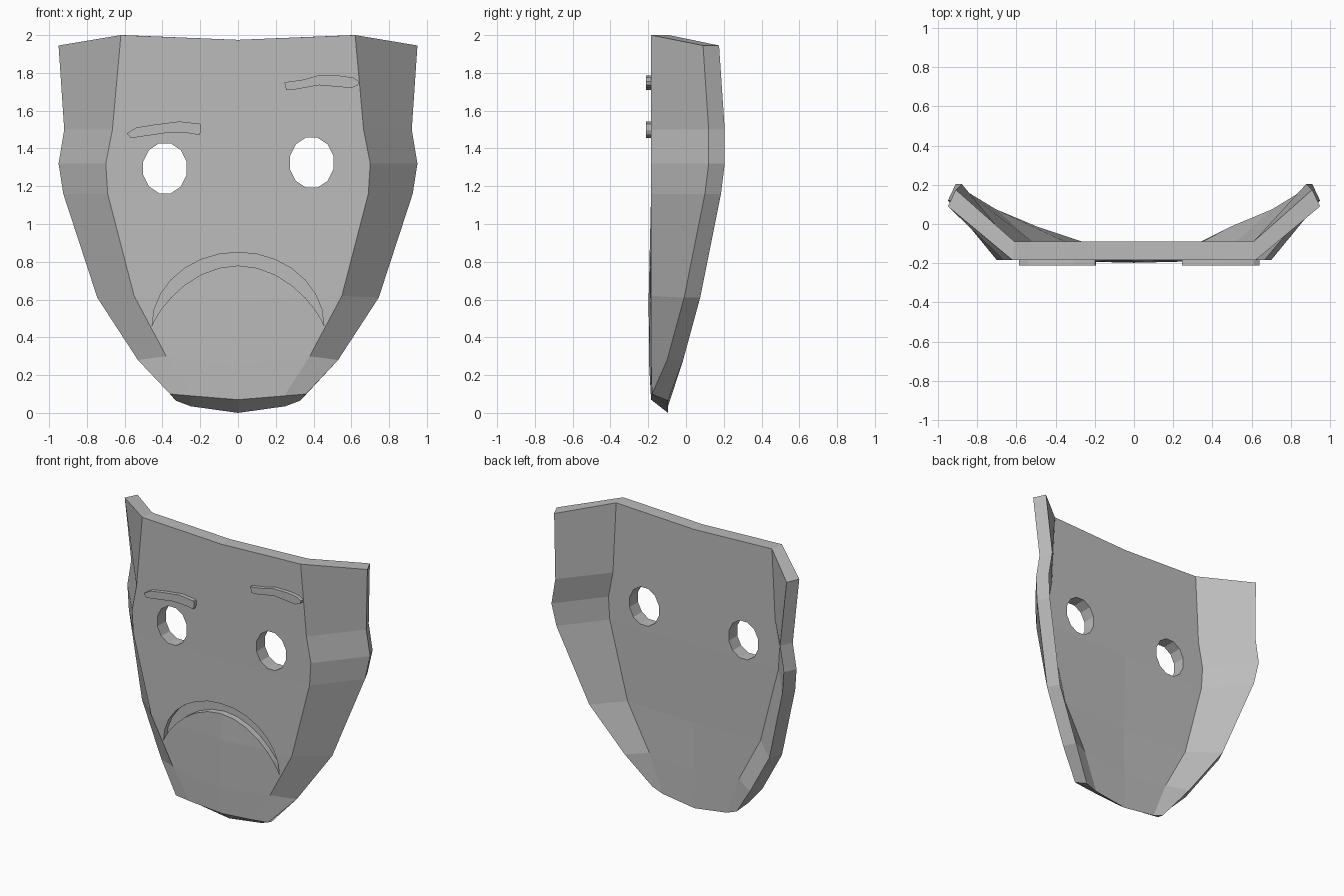
import bpy, bmesh, math
from mathutils import Vector

cube = bpy.data.objects.get("Cube")
if cube:
    bpy.data.objects.remove(cube, do_unlink=True)

grey = bpy.data.materials.new("plain grey")
grey.use_nodes = True
colour = (0.5, 0.5, 0.5, 1)
grey.diffuse_color = colour
grey.node_tree.nodes["Principled BSDF"].inputs["Base Color"].default_value = colour


def finish(name, bm):
    """Turn a bmesh into a flat shaded object with outward normals."""
    bmesh.ops.recalc_face_normals(bm, faces=bm.faces)
    mesh = bpy.data.meshes.new(name)
    bm.to_mesh(mesh)
    bm.free()
    mesh.materials.append(grey)
    obj = bpy.data.objects.new(name, mesh)
    bpy.context.collection.objects.link(obj)
    return obj


def prism(name, outline, front, back):
    """Extrude an x-z outline from y = front to y = back."""
    bm = bmesh.new()
    face = bm.faces.new([bm.verts.new((x, front, z)) for x, z in outline])
    result = bmesh.ops.extrude_face_region(bm, geom=[face])
    moved = [v for v in result["geom"] if isinstance(v, bmesh.types.BMVert)]
    bmesh.ops.translate(bm, verts=moved, vec=(0, back - front, 0))
    return finish(name, bm)


FRONT, THICK = -0.185, 0.095

# Each row: centre (y, z), crease (x, z), rim (x, y, z)
front_rows = [
    ((FRONT, 1.975), (0.62, 2.0), (0.95, 0.09, 1.945)),
    ((FRONT, 1.5), (0.665, 1.5), (0.92, 0.12, 1.5)),
    ((FRONT, 1.32), (0.7, 1.32), (0.95, 0.12, 1.32)),
    ((FRONT, 1.16), (0.69, 1.16), (0.925, 0.1, 1.16)),
    ((-0.198, 0.6), (0.55, 0.62), (0.745, -0.01, 0.61)),
    ((-0.195, 0.25), (0.38, 0.3), (0.53, -0.1, 0.28)),
    ((FRONT, 0.07), (0.245, 0.09), (0.36, -0.18, 0.1)),
]


def mirrored(centre, crease, rim):
    """Spread half a row into five points from right to left."""
    half = [Vector(crease), Vector(rim)]
    left = [Vector((-p.x, p.y, p.z)) for p in reversed(half)]
    return left + [Vector(centre)] + half


front_grid, back_grid = [], []
for centre, crease, rim in front_rows:
    mid = (0, *centre)
    fold = (crease[0], FRONT, crease[1])
    front_grid.append(mirrored(mid, fold, rim))
    back_grid.append(mirrored(
        (0, centre[0] + THICK, centre[1]),
        (fold[0] - 0.03, FRONT + THICK, fold[2]),
        (rim[0] - 0.04, rim[1] + 0.085, rim[2])))

# Undercut chin and square top edge at the back
back_grid[-1] = mirrored((0, -0.095, 0), (0.25, -0.095, 0.035), (0.33, -0.095, 0.065))
for p in back_grid[0][1::2]:
    p.x = math.copysign(0.61, p.x)

# Mask shell: front skin, back skin and joining rim
bm = bmesh.new()
front = [[bm.verts.new(p) for p in row] for row in front_grid]
back = [[bm.verts.new(p) for p in row] for row in back_grid]
for skin in (front, back):
    for upper, lower in zip(skin, skin[1:]):
        for i in range(len(upper) - 1):
            bm.faces.new((upper[i], upper[i + 1], lower[i + 1], lower[i]))


def loop(skin):
    right = [row[-1] for row in skin[1:-1]]
    left = [row[0] for row in skin[1:-1]]
    return skin[0] + right + skin[-1][::-1] + left[::-1]


outer, inner = loop(front), loop(back)
for i in range(len(outer)):
    j = (i + 1) % len(outer)
    bm.faces.new((outer[i], outer[j], inner[j], inner[i]))
mask = finish("mask_shell", bm)

# Eye holes
cutters = []
for name, cx, cz in (("right_eye_hole", -0.387, 1.295), ("left_eye_hole", 0.39, 1.325)):
    angles = [math.tau * (i + 0.5) / 12 for i in range(12)]
    oval = [(cx + 0.119 * math.cos(a), cz + 0.137 * math.sin(a)) for a in angles]
    cutters.append(prism(name, oval, -0.4, 0.3))

# Downturned mouth groove
steps = 14
arc = [math.pi * i / steps for i in range(steps + 1)]
upper_lip = [(0.455 * math.cos(a), 0.46 + 0.39 * math.sin(a)) for a in arc]
lower_lip = [(0.455 * math.cos(a), 0.46 + 0.32 * math.sin(a) ** 1.6) for a in arc[1:-1]]
cutters.append(prism("mouth_groove", upper_lip + lower_lip[::-1], -0.3, -0.15))

for cutter in cutters:
    cut = mask.modifiers.new(cutter.name, "BOOLEAN")
    cut.operation = "DIFFERENCE"
    cut.solver = "EXACT"
    cut.object = cutter
bpy.context.view_layer.update()
carved = bpy.data.meshes.new_from_object(
    mask.evaluated_get(bpy.context.evaluated_depsgraph_get()))
mask.modifiers.clear()
mask.data = carved
for cutter in cutters:
    bpy.data.objects.remove(cutter, do_unlink=True)

# Raised eyebrows
left_brow = [(0.245, 1.75), (0.255, 1.71), (0.29, 1.71), (0.43, 1.735), (0.6, 1.72),
             (0.635, 1.735), (0.64, 1.755), (0.61, 1.775), (0.54, 1.785),
             (0.42, 1.785), (0.35, 1.765)]
right_brow = [(-0.588, 1.48), (-0.567, 1.455), (-0.53, 1.46), (-0.36, 1.485),
              (-0.25, 1.48), (-0.205, 1.47), (-0.195, 1.495), (-0.198, 1.53),
              (-0.31, 1.543), (-0.45, 1.525), (-0.54, 1.51)]
for name, outline in (("left_eyebrow", left_brow), ("right_eyebrow", right_brow)):
    prism(name, outline, -0.213, FRONT + 0.01)
